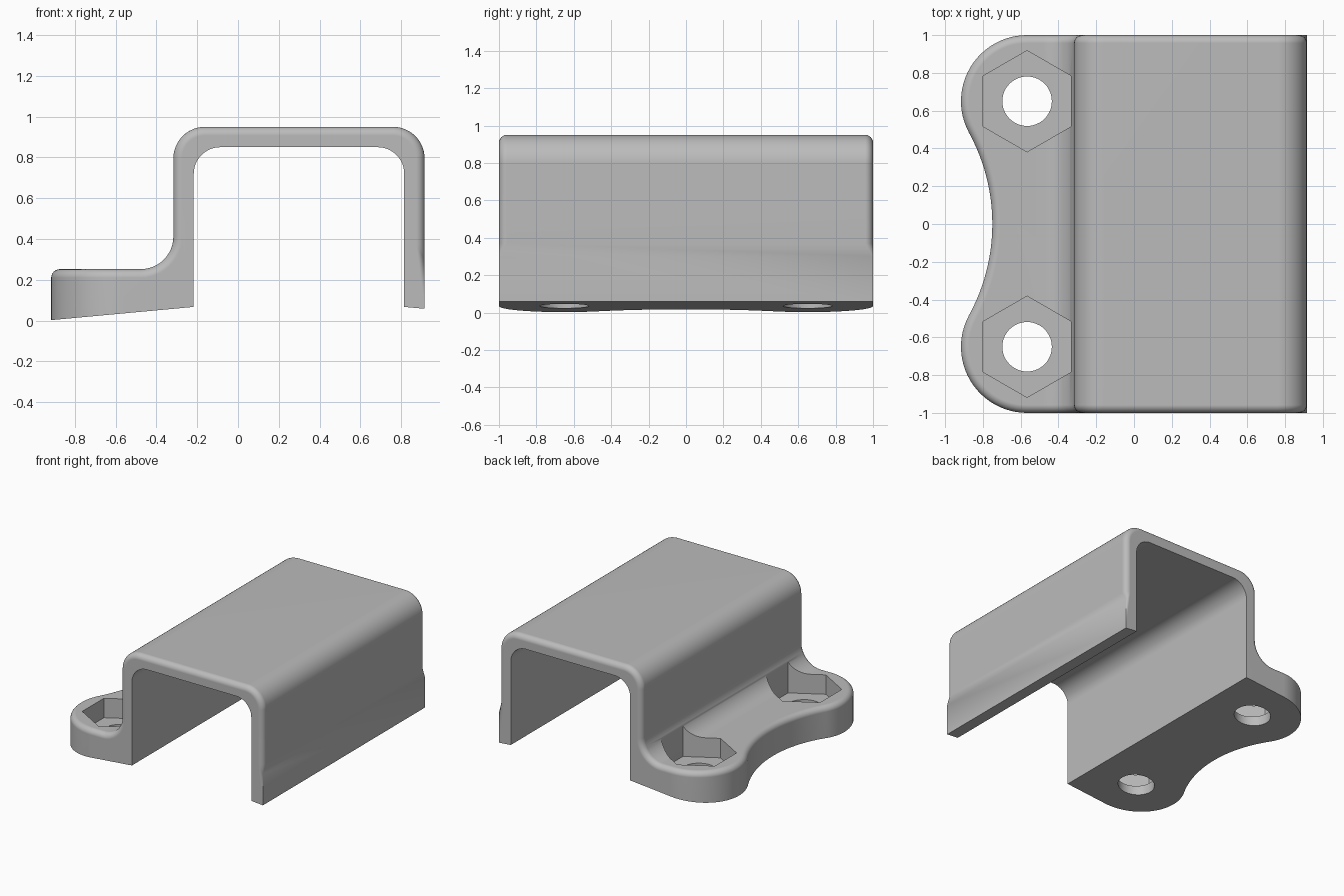
import bpy, bmesh
from math import pi, cos, sin, atan2, radians
from mathutils import Vector

cube = bpy.data.objects.get("Cube")
if cube:
    bpy.data.objects.remove(cube, do_unlink=True)

grey = bpy.data.materials.new("light grey")
grey.use_nodes = True
grey.diffuse_color = (0.5, 0.5, 0.5, 1)
grey.node_tree.nodes["Principled BSDF"].inputs["Base Color"].default_value = (0.5, 0.5, 0.5, 1)


def arc(cx, cy, r, a0, a1, n=12):
    """Points on an arc, angles in degrees."""
    angles = [radians(a0 + (a1 - a0) * i / n) for i in range(n + 1)]
    return [(cx + r * cos(a), cy + r * sin(a)) for a in angles]


def prism(name, points, offset, depth):
    """Extrude a closed loop of 3D points along depth."""
    bm = bmesh.new()
    face = bm.faces.new([bm.verts.new(Vector(p) + Vector(offset)) for p in points])
    new = bmesh.ops.extrude_face_region(bm, geom=[face])["geom"]
    bmesh.ops.translate(bm, vec=depth, verts=[v for v in new if isinstance(v, bmesh.types.BMVert)])
    bmesh.ops.recalc_face_normals(bm, faces=bm.faces)
    mesh = bpy.data.meshes.new(name)
    bm.to_mesh(mesh)
    bm.free()
    mesh.materials.append(grey)
    obj = bpy.data.objects.new(name, mesh)
    bpy.context.collection.objects.link(obj)
    return obj


def combine(obj, cutter, operation):
    """Apply a boolean and discard the cutter."""
    mod = obj.modifiers.new("cut", "BOOLEAN")
    mod.object, mod.operation, mod.solver = cutter, operation, "EXACT"
    bpy.context.view_layer.objects.active = obj
    bpy.ops.object.modifier_apply(modifier=mod.name)
    bpy.data.objects.remove(cutter, do_unlink=True)


# Main dimensions
left, right, top = -0.915, 0.915, 0.95
wall, inner, foot = -0.317, -0.217, 0.815
flange_top, foot_z = 0.252, 0.058
outer_r, inner_r, fillet_r = 0.155, 0.13, 0.16
hole_x, hole_y, lobe_r = -0.566, 0.65, 0.35
edge_r = 0.042

# Side profile: flange, fillet, channel outside, channel inside
profile = [(-1.2, -0.024), (-1.2, flange_top)]
profile += arc(wall - fillet_r, flange_top + fillet_r, fillet_r, -90, 0)
profile += arc(wall + outer_r, top - outer_r, outer_r, 180, 90)
profile += arc(right - outer_r, top - outer_r, outer_r, 90, 0)
profile += [(right, foot_z), (foot, 0.067)]
profile += arc(foot - inner_r, 0.85 - inner_r, inner_r, 0, 90)
profile += arc(inner + inner_r, 0.85 - inner_r, inner_r, 90, 180)
profile += [(inner, 0.067)]
bracket = prism("bracket", [(x, 0, z) for x, z in profile], (0, -1.2, 0), (0, 2.4, 0))

# Plan outline: two round lobes joined by a tangent hollow
waist = -0.75
d = hole_x - waist
hollow_r = (hole_y ** 2 + d ** 2 - lobe_r ** 2) / (2 * (lobe_r - d))
hollow_x = waist - hollow_r
turn = atan2(hole_y, hole_x - hollow_x) * 180 / pi
outline = [(1.5, -1), (1.5, 1)]
outline += arc(hole_x, hole_y, lobe_r, 90, 180 + turn, 24)
outline += arc(hollow_x, 0, hollow_r, turn, -turn, 24)[1:-1]
outline += arc(hole_x, -hole_y, lobe_r, 180 - turn, 270, 24)
plan = prism("plan_cutter", [(x, y, 0) for x, y in outline], (0, 0, -1), (0, 0, 3))
combine(bracket, plan, "INTERSECT")


def is_end(f):
    c = f.calc_center_median()
    return abs(f.normal.y) > 0.99 or (c.x < hole_x and abs(f.normal.z) < 0.1)


# Round the outer rim of both ends and the flange
bm = bmesh.new()
bm.from_mesh(bracket.data)
bmesh.ops.remove_doubles(bm, verts=bm.verts, dist=0.0001)
bm.normal_update()
rim = []
for e in bm.edges:
    if len(e.link_faces) != 2:
        continue
    ends = [f for f in e.link_faces if is_end(f)]
    others = [f for f in e.link_faces if not is_end(f)]
    if len(ends) == 1 and len(others) == 1:
        x = (e.verts[0].co.x + e.verts[1].co.x) / 2
        if others[0].normal.z > 0.01 or x > 0.9 or abs(x - wall) < 0.01:
            rim.append(e)
bmesh.ops.bevel(bm, geom=rim, offset=edge_r, offset_type="OFFSET", segments=6,
                profile=0.5, affect="EDGES", clamp_overlap=False)

# Fade the rounding back to a square corner near the foot of the outer leg
for z in (0.37, 0.30):
    faces = [f for f in bm.faces if all(v.co.x > 0.8 for v in f.verts)]
    geom = set(faces)
    for f in faces:
        geom.update(f.edges)
        geom.update(f.verts)
    bmesh.ops.bisect_plane(bm, geom=list(geom), plane_co=(0, 0, z), plane_no=(0, 0, 1))
for v in bm.verts:
    if v.co.z < 0.31 and v.co.x > foot + 0.02 and abs(v.co.y) > 0.9:
        v.co.x = right
        v.co.y = 1 if v.co.y > 0 else -1
        if v.co.z < 0.1:
            v.co.z = foot_z
bmesh.ops.remove_doubles(bm, verts=bm.verts, dist=0.0001)
bmesh.ops.recalc_face_normals(bm, faces=bm.faces)
bm.to_mesh(bracket.data)
bm.free()

# Hexagonal nut pockets and bolt holes
for side in (-1, 1):
    for name, r, n, z, h in (("nut_cutter", 0.268, 6, 0.1, 0.6), ("bolt_cutter", 0.131, 48, -0.2, 0.5)):
        ring = arc(0, 0, r, 90, 450, n)[:-1]
        cutter = prism(name, [(x, y, 0) for x, y in ring], (hole_x, side * hole_y, z), (0, 0, h))
        combine(bracket, cutter, "DIFFERENCE")

# Smooth curves, crisp edges, flat panels
bpy.ops.object.select_all(action="DESELECT")
bracket.select_set(True)
bpy.context.view_layer.objects.active = bracket
bpy.ops.object.shade_smooth_by_angle(angle=radians(30))
normals = bracket.modifiers.new("flat_panels", "WEIGHTED_NORMAL")
normals.keep_sharp = True
